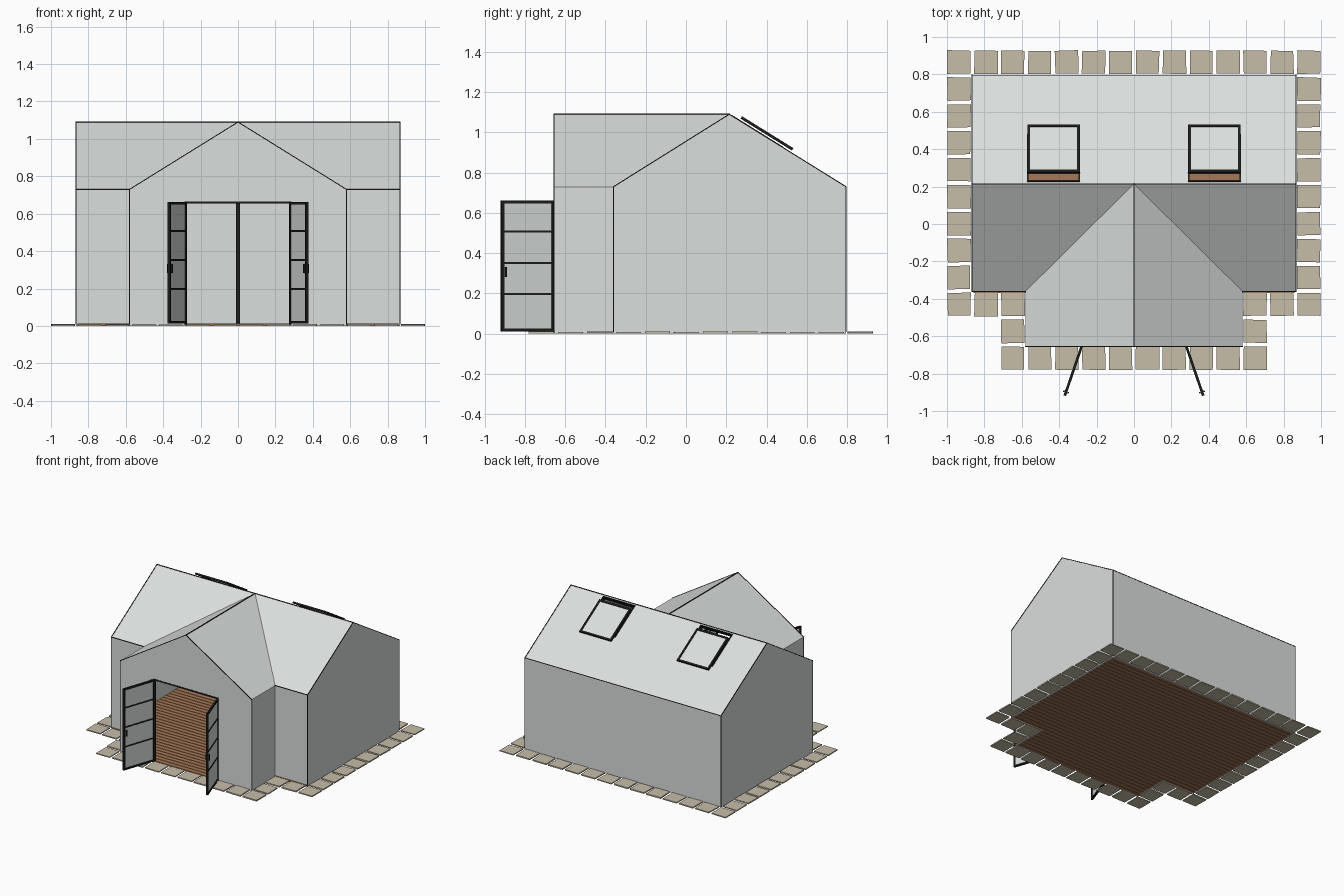
import bpy, bmesh, random
from mathutils import Matrix, Vector

random.seed(4)
if "Cube" in bpy.data.objects:
    bpy.data.objects.remove(bpy.data.objects["Cube"])


def material(name, colour):
    m = bpy.data.materials.new(name)
    m.use_nodes = True
    m.diffuse_color = (*colour, 1)
    m.node_tree.nodes["Principled BSDF"].inputs["Base Color"].default_value = (*colour, 1)
    return m


PALE = material("pale grey", (0.70, 0.735, 0.715))
BLACK = material("black metal", (0.012, 0.012, 0.012))
WOOD = material("wood", (0.38, 0.19, 0.095))
GAP = material("dark wood", (0.06, 0.03, 0.018))
STONE = material("paving stone", (0.565, 0.51, 0.397))

# Main dimensions
X, WX = 0.865, 0.58                     # half widths of hall and wing
BACK, FRONT, WING = 0.795, -0.36, -0.655
EAVE, RIDGE, RY = 0.73, 1.09, 0.215
DOOR_W, DOOR_H = 0.28, 0.66


def finish(name, bm, mat):
    bmesh.ops.recalc_face_normals(bm, faces=bm.faces)
    mesh = bpy.data.meshes.new(name)
    bm.to_mesh(mesh)
    bm.free()
    mesh.materials.append(mat)
    ob = bpy.data.objects.new(name, mesh)
    bpy.context.collection.objects.link(ob)
    return ob


def add_box(bm, lo, hi, matrix=Matrix()):
    lo, hi = Vector(lo), Vector(hi)
    m = matrix @ Matrix.Translation((lo + hi) / 2) @ Matrix.Diagonal((*(hi - lo), 1))
    return bmesh.ops.create_cube(bm, size=1, matrix=m)["verts"]


def add_beam(bm, a, b, w):
    a, b = Vector(a), Vector(b)
    turn = (b - a).to_track_quat("Z", "Y").to_matrix().to_4x4()
    h = w / 2
    add_box(bm, (-h, -h, -h), (h, h, (b - a).length + h), Matrix.Translation(a) @ turn)


# Shell: walls and crossing roofs
bm = bmesh.new()


def face(*pts):
    bm.faces.new([bm.verts.new(p) for p in pts])


peak, nose = (0, RY, RIDGE), (0, WING, RIDGE)
for s in (-1, 1):
    x, w = s * X, s * WX
    gable = (x, RY, RIDGE)
    face((x, FRONT, 0), (x, BACK, 0), (x, BACK, EAVE), gable, (x, FRONT, EAVE))
    face((w, FRONT, 0), (x, FRONT, 0), (x, FRONT, EAVE), (w, FRONT, EAVE))
    face((w, WING, 0), (w, FRONT, 0), (w, FRONT, EAVE), (w, WING, EAVE))
    face((w, FRONT, EAVE), (x, FRONT, EAVE), gable, peak)
    face((w, WING, EAVE), (w, FRONT, EAVE), peak, nose)
face((-X, BACK, 0), (X, BACK, 0), (X, BACK, EAVE), (-X, BACK, EAVE))
face((-X, BACK, EAVE), (X, BACK, EAVE), (X, RY, RIDGE), peak, (-X, RY, RIDGE))
face((-WX, WING, 0), (WX, WING, 0), (WX, WING, EAVE), nose, (-WX, WING, EAVE))
bmesh.ops.remove_doubles(bm, verts=bm.verts, dist=0.0001)
shell = finish("walls_and_roof", bm, PALE)
solid = shell.modifiers.new("thickness", "SOLIDIFY")
solid.thickness, solid.offset, solid.use_even_offset = 0.01, -1, True

# Frame lying on the back roof slope: local x across, y outward, z up the slope
up = Vector((0, RY - BACK, RIDGE - EAVE)).normalized()
out = Vector((1, 0, 0)).cross(up) * -1


def slope_matrix(x, y, lift):
    origin = Vector((x, y, RIDGE - (y - RY) * (RIDGE - EAVE) / (BACK - RY))) + out * lift
    m = Matrix((Vector((1, 0, 0)), out, up)).transposed().to_4x4()
    return Matrix.Translation(origin) @ m


# Openings for the door and the two roof windows
SKY_X, SKY_W, SKY_H = 0.43, 0.28, 0.30
cut = bmesh.new()
add_box(cut, (-DOOR_W, WING - 0.05, -0.1), (DOOR_W, WING + 0.05, DOOR_H))
for s in (-1, 1):
    add_box(cut, (-0.135, -0.03, 0), (0.135, 0.03, SKY_H - 0.005),
            slope_matrix(s * SKY_X, 0.48, 0))
cutter = finish("opening_cutter", cut, PALE)
cutter.hide_render = True
cutter.hide_set(True)
hole = shell.modifiers.new("openings", "BOOLEAN")
hole.object, hole.operation, hole.solver = cutter, "DIFFERENCE", "EXACT"


# Glazed leaves, shared by doors and roof windows
def leaf(name, matrix, w, h, bar, rails=(), handle=False):
    t = 0.007
    bm = bmesh.new()
    for a in (0, w - bar):
        add_box(bm, (a, -t, 0), (a + bar, t, h), matrix)
    for z in (0, h - bar):
        add_box(bm, (bar, -t, z), (w - bar, t, z + bar), matrix)
    for z in rails:
        add_box(bm, (bar, -t * 0.8, z - 0.005), (w - bar, t * 0.8, z + 0.005), matrix)
    if handle:
        for side in (-1, 1):
            add_box(bm, (w - 0.025, side * 0.012 - 0.004, 0.27),
                    (w - 0.017, side * 0.012 + 0.004, 0.32), matrix)
    finish(name + "_frame", bm, BLACK)
    bm = bmesh.new()
    add_box(bm, (bar, -0.002, bar), (w - bar, 0.002, h - bar), matrix)
    finish(name + "_pane", bm, PALE)


for s, side in ((-1, "right"), (1, "left")):
    # Door leaf standing open
    along = Vector((s * 0.09, -0.262, 0)).normalized()
    rot = Matrix((along, Vector((0, 0, 1)).cross(along), Vector((0, 0, 1)))).transposed()
    place = Matrix.Translation((s * DOOR_W, WING, 0.012)) @ rot.to_4x4()
    leaf(side + "_door", place, 0.278, 0.65, 0.014, (0.185, 0.34, 0.495), True)
    # Roof window slid down from its opening
    place = slope_matrix(s * SKY_X, 0.52, 0.018) @ Matrix.Translation((-SKY_W / 2, 0, 0))
    leaf(side + "_roof_window", place, SKY_W, SKY_H, 0.014)
    # Lining of the roof opening
    bm = bmesh.new()
    m = slope_matrix(s * SKY_X, 0.48, 0)
    for e in (-1, 1):
        add_box(bm, (e * 0.138 - 0.004, -0.03, 0), (e * 0.138 + 0.004, 0.004, SKY_H), m)
    add_box(bm, (-0.138, -0.03, SKY_H - 0.006), (0.138, 0.004, SKY_H), m)
    finish(side + "_window_lining", bm, BLACK)

# Door surround and inner post
bm = bmesh.new()
for s in (-1, 1):
    add_beam(bm, (s * DOOR_W, WING + 0.005, 0.01), (s * DOOR_W, WING + 0.005, DOOR_H), 0.012)
add_beam(bm, (-DOOR_W, WING + 0.005, DOOR_H), (DOOR_W, WING + 0.005, DOOR_H), 0.012)
finish("door_surround", bm, BLACK)
bm = bmesh.new()
add_box(bm, (-0.01, BACK - 0.03, 0.01), (0.01, BACK - 0.01, EAVE))
finish("inner_post", bm, BLACK)

# Thin edge trim on corners, eaves, rakes and ridges
bm = bmesh.new()
for s in (-1, 1):
    x, w = s * X, s * WX
    path = [(x, FRONT, 0.01), (x, FRONT, EAVE), (x, RY, RIDGE), (x, BACK, EAVE), (x, BACK, 0.01)]
    for a, b in zip(path, path[1:]):
        add_beam(bm, a, b, 0.005)
    add_beam(bm, (w, WING, 0.01), (w, WING, EAVE), 0.005)
    add_beam(bm, (w, WING, EAVE), nose, 0.005)
    add_beam(bm, (w, FRONT, EAVE), (x, FRONT, EAVE), 0.005)
add_beam(bm, nose, peak, 0.006)
add_beam(bm, (-X, RY, RIDGE), (X, RY, RIDGE), 0.005)
add_beam(bm, (-X, BACK, EAVE), (X, BACK, EAVE), 0.004)
finish("edge_trim", bm, BLACK)

# Board floor with dark joints
bm, joint = bmesh.new(), bmesh.new()
count = 36
step = (BACK - WING) / count
for i in range(count):
    y = WING + i * step
    half = (WX if y + step / 2 < FRONT else X) - 0.006
    add_box(bm, (-half, y + 0.003, 0), (half, y + step - 0.003, 0.012))
add_box(joint, (-WX + 0.008, WING + 0.004, 0.003), (WX - 0.008, FRONT, 0.009))
add_box(joint, (-X + 0.008, FRONT, 0.003), (X - 0.008, BACK - 0.004, 0.009))
finish("floor_boards", bm, WOOD)
finish("floor_joints", joint, GAP)

# Uneven paving slabs around the building
cells = {(c, 0) for c in range(14)} | {(c, r) for r in range(1, 10) for c in (0, 13)}
cells |= {(c, 9) for c in (1, 2, 11, 12)} | {(2, 10), (11, 10)}
cells |= {(c, 11) for c in range(2, 12)}
bm = bmesh.new()
pitch, size = 0.1439, 0.129
for c, r in sorted(cells):
    x, y = -1 + c * pitch, 0.93 - r * pitch
    top = random.uniform(0.007, 0.011)
    verts = add_box(bm, (x, y - size, 0), (x + size, y, top))
    cx, cy = x + size / 2, y - size / 2
    for sx in (-1, 1):
        for sy in (-1, 1):
            kx, ky = random.uniform(0, 0.005), random.uniform(0, 0.005)
            for v in verts:
                if (v.co.x - cx) * sx > 0.03 and (v.co.y - cy) * sy > 0.03:
                    v.co.x -= sx * kx
                    v.co.y -= sy * ky
finish("paving", bm, STONE)
